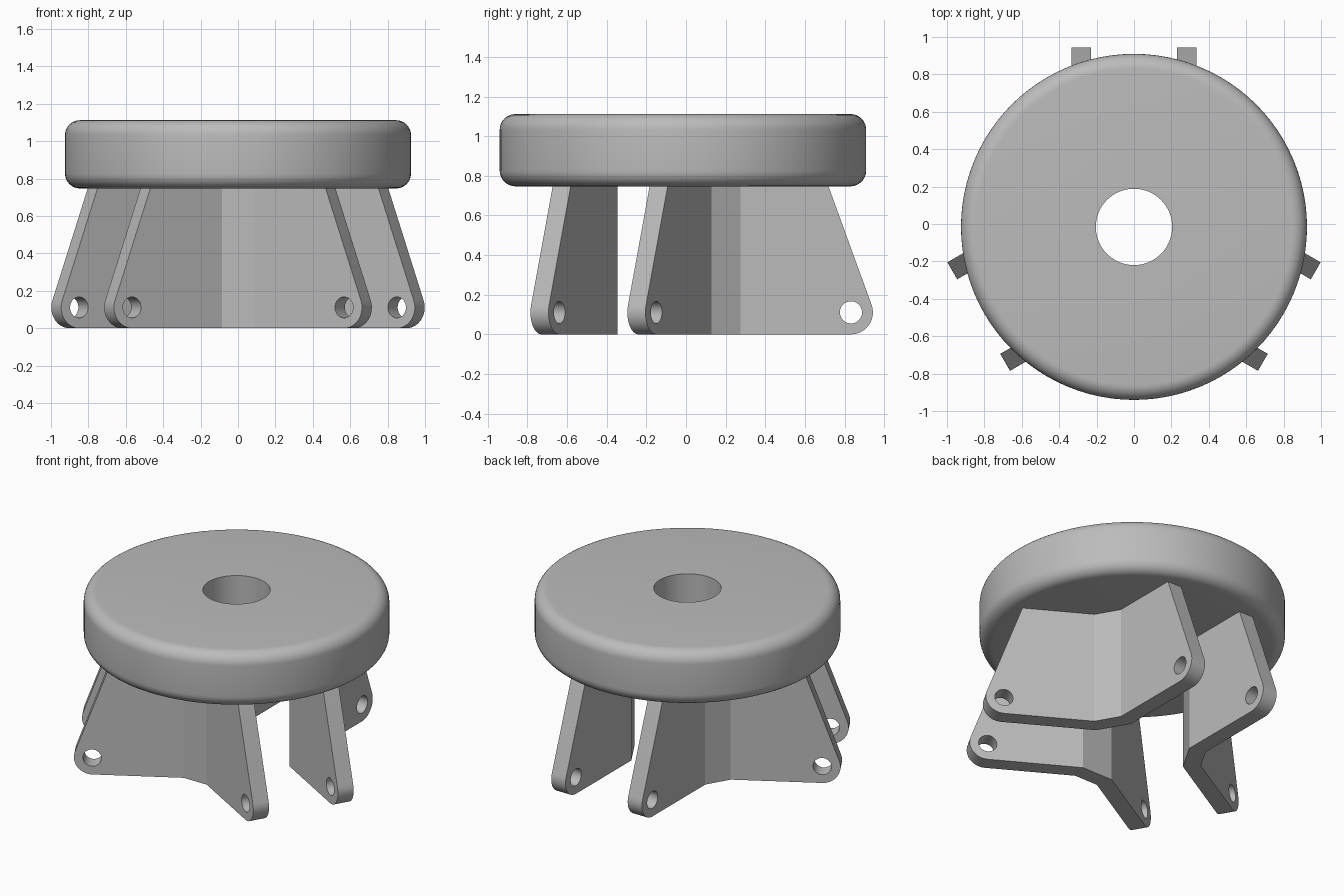
import bpy, bmesh, math
from mathutils import Vector, Matrix

if "Cube" in bpy.data.objects:
    bpy.data.objects.remove(bpy.data.objects["Cube"], do_unlink=True)

CENTRE = Vector((0, -0.0155, 0))
PLATE_TOP, DISC_TOP = 0.747, 1.112

grey = bpy.data.materials.new("plain grey")
grey.use_nodes = True
colour = (0.5, 0.5, 0.5, 1)
grey.diffuse_color = colour
grey.node_tree.nodes["Principled BSDF"].inputs["Base Color"].default_value = colour


def make_object(name, bm):
    bmesh.ops.recalc_face_normals(bm, faces=bm.faces)
    mesh = bpy.data.meshes.new(name)
    bm.to_mesh(mesh)
    bm.free()
    mesh.materials.append(grey)
    obj = bpy.data.objects.new(name, mesh)
    bpy.context.collection.objects.link(obj)
    return obj


def select_only(obj):
    bpy.ops.object.select_all(action='DESELECT')
    obj.select_set(True)
    bpy.context.view_layer.objects.active = obj


def arc(cx, cz, radius, start, end, steps):
    angles = [math.radians(start + (end - start) * i / steps) for i in range(steps + 1)]
    return [(cx + radius * math.cos(a), cz + radius * math.sin(a)) for a in angles]


# Disc: rounded outer rim, straight centre hole
def build_disc():
    inner, outer, fillet = 0.204, 0.925, 0.08
    profile = [(inner, DISC_TOP), (inner, PLATE_TOP)]
    profile += arc(outer - fillet, PLATE_TOP + fillet, fillet, -90, 0, 8)
    profile += arc(outer - fillet, DISC_TOP - fillet, fillet, 0, 90, 8)
    bm = bmesh.new()
    verts = [bm.verts.new((r, 0, z)) for r, z in profile]
    edges = [bm.edges.new((v, verts[i - 1])) for i, v in enumerate(verts)]
    bmesh.ops.spin(bm, geom=verts + edges, cent=(0, 0, 0), axis=(0, 0, 1),
                   angle=math.tau, steps=96, use_merge=True)
    bmesh.ops.remove_doubles(bm, verts=bm.verts, dist=1e-5)
    disc = make_object("disc", bm)
    disc.location = CENTRE
    select_only(disc)
    bpy.ops.object.shade_smooth_by_angle(angle=math.radians(30))


# Bent bracket: two arms 120 degrees apart joined by a short flat web
ARM = Vector((math.cos(math.radians(30)), -0.5, 0))
SIDE = Vector((-0.5, -ARM.x, 0))
LATERALS = (0.335, 0.23)
WEB_HALF = (0.085, 0.113)
HOLE_R, HOLE_Z, TIP_RADIUS, TAPER = 0.848, 0.111, 0.111, 20


def arm_outline(start):
    tip = arc(HOLE_R, HOLE_Z, TIP_RADIUS, -90, TAPER, 14)
    r, z = tip[-1]
    top_r = r - (PLATE_TOP - z) * math.tan(math.radians(TAPER))
    return [(start, 0)] + tip + [(top_r, PLATE_TOP), (start, PLATE_TOP)]


def build_bracket(name, turn):
    bm = bmesh.new()
    loops = []
    for lateral, half in zip(LATERALS, WEB_HALF):
        start = (half - SIDE.x * lateral) / ARM.x
        points = [ARM * r + SIDE * lateral + Vector((0, 0, z))
                  for r, z in arm_outline(start)]
        right = [bm.verts.new(p) for p in points]
        left = [bm.verts.new((-p.x, p.y, p.z)) for p in points]
        bm.faces.new(right)
        bm.faces.new(left)
        bm.faces.new((right[0], right[-1], left[-1], left[0]))
        loops.append(right + left[::-1])
    front, back = loops
    for i in range(len(front)):
        bm.faces.new((front[i - 1], front[i], back[i], back[i - 1]))
    bracket = make_object(name, bm)

    # Pin holes through both arms
    cutter_bm = bmesh.new()
    for mirror in (1, -1):
        middle = ARM * HOLE_R + SIDE * sum(LATERALS) / 2 + Vector((0, 0, HOLE_Z))
        middle.x *= mirror
        axis = Vector((SIDE.x * mirror, SIDE.y, 0))
        matrix = Matrix.Translation(middle) @ axis.to_track_quat('Z', 'Y').to_matrix().to_4x4()
        bmesh.ops.create_cone(cutter_bm, cap_ends=True, segments=32, radius1=0.056,
                              radius2=0.056, depth=0.3, matrix=matrix)
    cutter = make_object("hole_cutter", cutter_bm)
    cutter.hide_render = True
    cut = bracket.modifiers.new("pin holes", 'BOOLEAN')
    cut.operation, cut.solver, cut.object = 'DIFFERENCE', 'EXACT', cutter
    select_only(bracket)
    bpy.ops.object.modifier_apply(modifier=cut.name)
    bpy.data.objects.remove(cutter, do_unlink=True)
    bpy.ops.object.shade_smooth_by_angle(angle=math.radians(25))
    bracket.location = CENTRE
    bracket.rotation_euler.z = math.radians(turn)


build_disc()
for bracket_name, angle in (("front_bracket", 0), ("back_left_bracket", 120),
                            ("back_right_bracket", 240)):
    build_bracket(bracket_name, angle)
